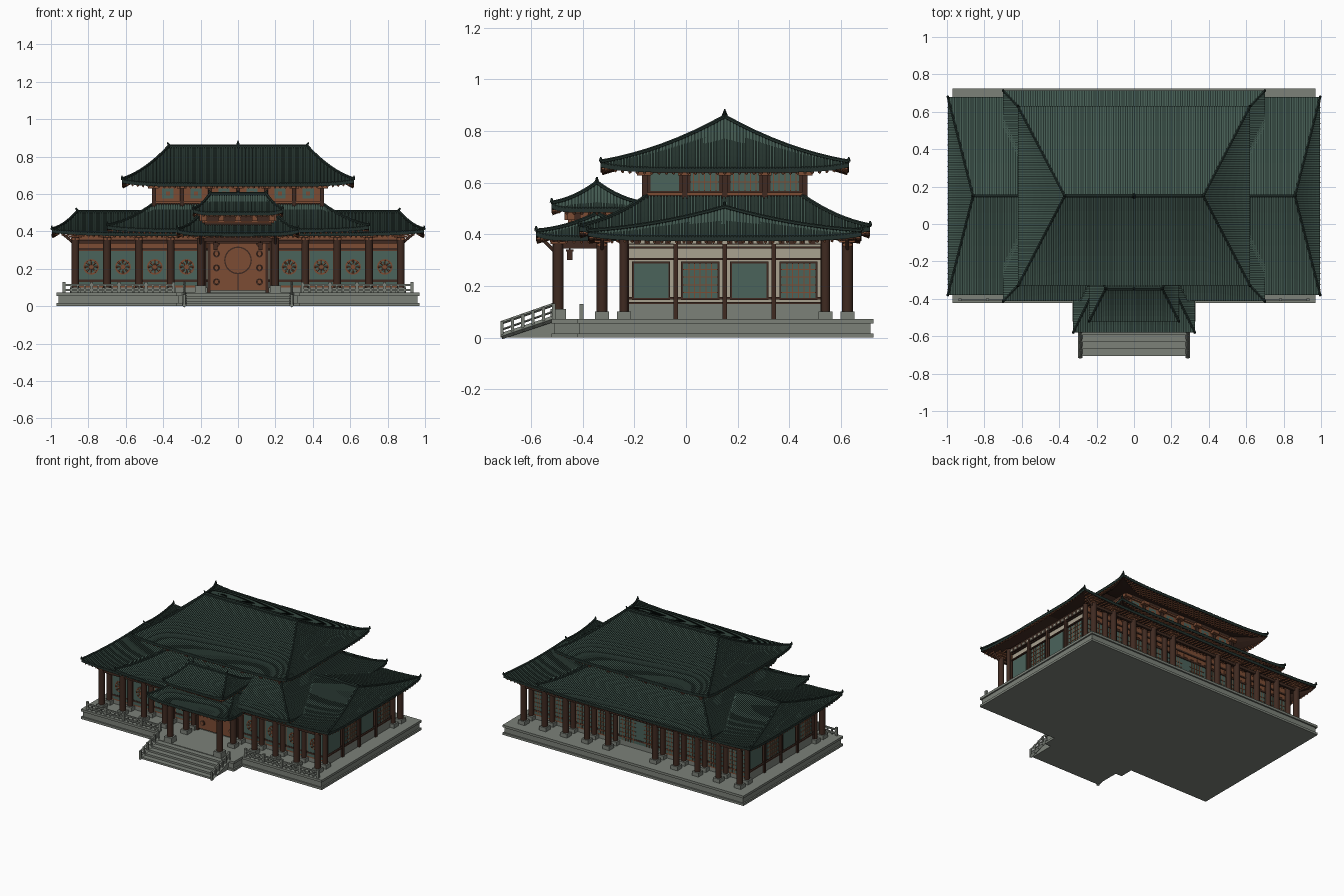
import bpy, bmesh, math
from mathutils import Matrix, Vector

if "Cube" in bpy.data.objects:
    bpy.data.objects.remove(bpy.data.objects["Cube"], do_unlink=True)


def material(name, r, g, b):
    m = bpy.data.materials.new(name)
    m.use_nodes = True
    m.diffuse_color = (r, g, b, 1)
    bsdf = m.node_tree.nodes["Principled BSDF"]
    bsdf.inputs["Base Color"].default_value = (r, g, b, 1)
    bsdf.inputs["Roughness"].default_value = 0.9
    return m


TILE = material("green tile", 0.055, 0.1, 0.08)
DARK_TILE = material("dark green tile", 0.016, 0.03, 0.025)
WOOD = material("dark wood", 0.05, 0.023, 0.015)
ORANGE = material("orange wood", 0.2, 0.072, 0.034)
STONE = material("grey stone", 0.2, 0.22, 0.19)
CREAM = material("cream plaster", 0.4, 0.36, 0.28)
PANE = material("teal pane", 0.07, 0.125, 0.105)

CY = 0.15      # centre line of the main hall
FLOOR = 0.072


def finish(name, bm, *mats):
    me = bpy.data.meshes.new(name)
    bm.to_mesh(me)
    bm.free()
    for m in mats:
        me.materials.append(m)
    ob = bpy.data.objects.new(name, me)
    bpy.context.collection.objects.link(ob)
    return ob


def boxes(name, mat, items):
    """One object from (x0, x1, y0, y1, z0, z1) blocks."""
    bm = bmesh.new()
    for x0, x1, y0, y1, z0, z1 in items:
        size = Matrix.Diagonal((abs(x1 - x0), abs(y1 - y0), z1 - z0, 1))
        mid = Matrix.Translation(((x0 + x1) / 2, (y0 + y1) / 2, (z0 + z1) / 2))
        bmesh.ops.create_cube(bm, size=1, matrix=mid @ size)
    return finish(name, bm, mat)


def rods(name, mat, items, sides=12):
    """One object from (start, end, start radius, end radius) cylinders."""
    bm = bmesh.new()
    for p, q, r0, r1 in items:
        p, q = Vector(p), Vector(q)
        turn = (q - p).to_track_quat('Z', 'Y').to_matrix().to_4x4()
        bmesh.ops.create_cone(bm, cap_ends=True, segments=sides, radius1=r0, radius2=r1,
                              depth=(q - p).length, matrix=Matrix.Translation((p + q) / 2) @ turn)
    return finish(name, bm, mat)


def spin(k, u, d):
    """Side k (0 front, 1 left, 2 back, 3 right): u along it, d outwards."""
    return [(u, -d), (d, u), (-u, d), (-d, -u)][k]


def on_wall(k, u, w, z0, z1, d0, d1, cy=CY):
    ax, ay = spin(k, u - w / 2, d0)
    bx, by = spin(k, u + w / 2, d1)
    return (ax, bx, ay + cy, by + cy, z0, z1)


def roof(name, cy, outer, inner, z0, z1, lift, pitch=0.0125, rows=6):
    """Concave hipped roof with raised tile ribs, soffit, rafters and ridges."""
    bm = bmesh.new()
    rafters, hips = [], []

    def point(k, u, v, dz):
        a, b = (outer, inner) if k % 2 == 0 else (outer[::-1], inner[::-1])
        d = a[1] + (b[1] - a[1]) * v
        edge = a[0] + (b[0] - a[0]) * v
        bend = min(1, abs(u) / edge) ** 6 if edge > 1e-6 else 1
        z = z0 + (z1 - z0) * (0.62 * v + 0.38 * v * v) + lift * bend * (1 - v) ** 2
        x, y = spin(k, u, d)
        return Vector((x, y + cy, z + dz))

    def quad(pts, mat):
        bm.faces.new([bm.verts.new(p) for p in pts]).material_index = mat

    for k in range(4):
        a, top = outer[k % 2], inner[k % 2]
        count = round(2 * a / pitch)
        step = 2 * a / count
        section = []
        for i in range(count):
            u = -a + i * step
            section += [(u, 0, 1), (u + step * .4, 0, 1), (u + step * .4, .005, 0), (u + step, .005, 1)]

        def reach(u):
            return max(0, min(1, (a - abs(u)) / (a - top)))

        for (ua, ha, mat), (ub, hb, _) in zip(section, section[1:]):
            va, vb = reach(ua), reach(ub)
            for j in range(rows):
                s, t = j / rows, (j + 1) / rows
                quad([point(k, ua, va * s, ha), point(k, ub, vb * s, hb),
                      point(k, ub, vb * t, hb), point(k, ua, va * t, ha)], mat)
                if ub > ua and j % 2 == 0:
                    t = (j + 2) / rows
                    quad([point(k, ua, va * t, -.016), point(k, ub, vb * t, -.016),
                          point(k, ub, vb * s, -.016), point(k, ua, va * s, -.016)], 2)
            quad([point(k, ua, 0, -.016), point(k, ub, 0, -.016),
                  point(k, ub, 0, hb), point(k, ua, 0, ha)], 1)
        # rafter ends below the eave
        n = int(2 * a / 0.028)
        for i in range(1, n):
            u = -a + i * 2 * a / n
            v = reach(u) * 0.3
            rafters.append((point(k, u, 0.01, -.022), point(k, u, v, -.022), .006, .006))
        # hip ridges with upturned tips
        pts = [point(k, a + (top - a) * j / 8, j / 8, .006) for j in range(9)]
        hips += [(p, q, .008, .008) for p, q in zip(pts, pts[1:])]
        hips.append((pts[0], pts[0] + Vector((0, 0, .018)), .008, .003))
    bmesh.ops.remove_doubles(bm, verts=bm.verts, dist=1e-6)
    finish(name, bm, TILE, DARK_TILE, WOOD)
    if inner[1] == 0:
        r = inner[0]
        hips.append(((-r, cy, z1 + .004), (r, cy, z1 + .004), .011, .011))
        for s in (-1, 1):
            hips.append(((s * (r - .01), cy, z1), (s * (r + .008), cy, z1 + .025), .01, .004))
    rods(name + "_ridges", DARK_TILE, hips, 6)
    rods(name + "_rafters", ORANGE, rafters, 4)


# Roofs
roof("wing_roof", CY, (0.995, 0.53), (0.86, 0), 0.39, 0.5, 0.018)
roof("skirt_roof", CY, (0.70, 0.563), (0.45, 0.3), 0.41, 0.545, 0.018)
roof("upper_roof", CY, (0.62, 0.48), (0.37, 0), 0.655, 0.85, 0.02)
roof("porch_roof", -0.345, (0.325, 0.235), (0.21, 0), 0.39, 0.475, 0.018)
roof("porch_upper_roof", -0.345, (0.24, 0.175), (0.15, 0), 0.5, 0.595, 0.016)
rods("roof_finials", DARK_TILE, [((0, CY, .85), (0, CY, .865), .014, .01), ((0, CY, .865), (0, CY, .885), .009, .002),
                                 ((0, -.345, .6), (0, -.345, .622), .01, .002)], 8)

# Stone terrace, porch floor and steps
terrace = []
for z0, z1, e in ((0, .016, .01), (.016, .055, 0), (.055, FLOOR, .01)):
    terrace += [(-.96 - e, .96 + e, -.412 - e, .715 + e, z0, z1), (-.32 - e, .32 + e, -.51 - e, -.35, z0, z1)]
boxes("stone_terrace", STONE, terrace)
boxes("front_steps", STONE, [(-.28, .28, -.705 + i * .037, -.5, i * .0135, (i + 1) * .0135) for i in range(5)])

# Stone railings beside the steps and along the terrace
posts, rails = [], []
for s in (-1, 1):
    x = s * .287
    rails += [((x, -.715, .005), (x, -.515, .072), .012, .012),
              ((x, -.715, .057), (x, -.515, .127), .007, .007),
              ((x, -.715, .03), (x, -.515, .1), .004, .004)]
    for i in range(6):
        y = -.712 + i * .04
        posts.append((x - .007, x + .007, y - .006, y + .006, i * .013, .062 + i * .014))
    for i in range(17):
        x = s * (.345 + i * .0365)
        big = i % 4 == 0
        w = .008 if big else .004
        posts.append((x - w, x + w, -.405 - w, -.405 + w, FLOOR, .13 if big else .112))
    posts += [(s * .345, s * .93, -.41, -.4, z, z + .01) for z in (.082, .108)]
boxes("railing_posts", STONE, posts)
rods("step_rails", STONE, rails, 4)

# Hall body
boxes("hall_walls", CREAM, [(-.86, .86, CY - .37, CY + .37, FLOOR, .395)])
boxes("wall_plinth", STONE, [(-.866, .866, CY - .376, CY + .376, FLOOR, .13)])
COLS = [s * x for x in (.19, .36, .53, .70, .87) for s in (-1, 1)]
BAYS = [s * x for x in (.275, .445, .615, .785) for s in (-1, 1)]

wood, orange, panes, bases, shafts = [], [], [], [], []
# Outer and wall columns on front and back, with stone bases, brackets and beams
for k in (0, 2):
    for x in COLS:
        for d, r in ((.475, .021), (.39, .018)):
            px, py = spin(k, x, d)
            shafts.append(((px, py + CY, FLOOR), (px, py + CY, .39), r, r))
            bases.append(on_wall(k, x, .054, FLOOR, .1, d - .027, d + .027))
        for i in range(3):
            orange.append(on_wall(k, x, .045 + .025 * i, .355 + .012 * i, .364 + .012 * i, .455 - .01 * i, .495 + .01 * i))
    wood.append(on_wall(k, 0, 1.78, .335, .355, .467, .483))
    orange.append(on_wall(k, 0, 1.74, .3, .395, .37, .376))
    wood += [on_wall(k, 0, 1.74, z, z + .012, .37, .382) for z in (.13, .298, .345)]
    orange += [on_wall(k, i * .058, .03, .316, .338, .376, .38) for i in range(-14, 15)]
    for x in BAYS:
        orange.append(on_wall(k, x, .14, .1, .3, .37, .377))
        panes.append(on_wall(k, x, .128, .11, .295, .37, .38))
for s in (-1, 1):
    for y in (CY - .475, CY + .475):
        shafts.append(((s * .87, y, .33), (s * .935, y, .385), .007, .007))

# Porch columns and beams
for s in (-1, 1):
    shafts.append(((s * .2, -.495, FLOOR), (s * .2, -.495, .4), .021, .021))
    bases.append((s * .17, s * .23, -.525, -.465, FLOOR, .11))
    wood.append((s * .19, s * .21, -.5, -.33, .345, .375))
    shafts.append(((s * .2, -.495, .32), (s * .2, -.56, .385), .007, .007))
    orange += [(s * .2 - w, s * .2 + w, -.495 - w, -.495 + w, z, z + .01) for w, z in ((.03, .362), (.042, .376))]
wood.append((-.22, .22, -.505, -.485, .345, .37))

# Back bays get lattice, front bays get round medallions
for x in BAYS + [-.095, .095]:
    orange += [on_wall(2, x + i * .021, .004, .11, .295, .378, .383) for i in range(-2, 3)]
    orange += [on_wall(2, x, .125, .135 + i * .03, .139 + i * .03, .378, .383) for i in range(5)]
panes.append(on_wall(2, 0, .34, .11, .295, .37, .38))
Y = CY - .38
ring, inset = [], []
for x in BAYS:
    for r, t, target in ((.042, .005, ring), (.033, .007, inset), (.012, .011, ring)):
        target.append(((x, Y, .21), (x, Y - t, .21), r, r))
    for i in range(8):
        c, s = math.cos(i * math.pi / 4), math.sin(i * math.pi / 4)
        ring.append(((x + c * .01, Y - .008, .21 + s * .01), (x + c * .036, Y - .008, .21 + s * .036), .003, .005))
rods("window_medallions", ORANGE, ring, 16)
rods("medallion_panes", PANE, inset, 16)

# Main door with round emblem and studs
boxes("main_door", ORANGE, [on_wall(0, 0, .3, .085, .37, .37, .392)])
wood += [on_wall(0, s * .155, .014, FLOOR, .38, .37, .4) for s in (-1, 1)]
wood += [on_wall(0, 0, .32, .365, .38, .37, .4), on_wall(0, 0, .004, .085, .18, .392, .394)]
D = CY - .392
rods("door_ring", WOOD, [((0, D, .245), (0, D - .004, .245), .074, .074)] +
     [((s * .115, D, z), (s * .115, D - .004, z), .019, .019) for s in (-1, 1) for z in (.13, .205, .28, .335)], 24)
rods("door_emblem", ORANGE, [((0, D, .245), (0, D - .006, .245), .067, .067)] +
     [((s * .115, D, z), (s * .115, D - .007, z), .014, .012) for s in (-1, 1) for z in (.13, .205, .28, .335)], 24)

# Side walls: posts, framed windows, alternating lattice, dentils
dentils = []
for k in (1, 3):
    for i in range(5):
        wood.append(on_wall(k, -.38 + i * .19, .018, FLOOR, .375, .86, .878))
    wood += [on_wall(k, 0, .76, z, z + .008, .86, .87) for z in (.13, .148, .3, .345)]
    wood.append(on_wall(k, 0, .8, .36, .395, .855, .872))
    dentils += [on_wall(k, -.36 + i * .04, .022, .362, .38, .865, .878) for i in range(19)]
    for i in range(4):
        u = -.285 + i * .19
        wood.append(on_wall(k, u, .148, .146, .294, .86, .868))
        panes.append(on_wall(k, u, .134, .153, .287, .86, .871))
        if i % 2:
            orange += [on_wall(k, u + j * .022, .004, .153, .287, .87, .874) for j in range(-2, 3)]
            orange += [on_wall(k, u, .134, .172 + j * .03, .176 + j * .03, .87, .874) for j in range(4)]
boxes("side_dentils", CREAM, dentils)

# Upper storey: dark walls, posts, panes, lattice and brackets
boxes("upper_walls", WOOD, [(-.445, .445, CY - .305, CY + .305, .5, .68)])
for k in range(4):
    half, deep, bays = ((.45, .305, 6), (.31, .445, 4))[k % 2]
    gap = 2 * half / bays
    wood += [on_wall(k, -half + i * gap, .022, .53, .66, deep, deep + .014) for i in range(bays + 1)]
    orange += [on_wall(k, 0, 2 * half, z, z + .012, deep, deep + .012) for z in (.55, .64)]
    orange += [on_wall(k, -half + i * gap, .05, .628, .65, deep, deep + .035) for i in range(bays + 1)]
    for i in range(bays):
        u = -half + (i + .5) * gap
        if k % 2 == 0:
            orange.append(on_wall(k, u, gap * .84, .56, .642, deep, deep + .003))
            panes.append(on_wall(k, u, gap * .4, .575, .63, deep, deep + .005))
            orange.append(on_wall(k, u, .022, .592, .614, deep, deep + .008))
        else:
            panes.append(on_wall(k, u, gap * .72, .568, .636, deep, deep + .005))
            if i:
                orange += [on_wall(k, u + j * .022, .004, .568, .636, deep, deep + .008) for j in range(-2, 3)]
                orange.append(on_wall(k, u, gap * .72, .6, .604, deep, deep + .008))

# Porch upper storey and lanterns
boxes("porch_upper_walls", WOOD, [(-.18, .18, -.445, -.245, .42, .52)])
for k in range(4):
    half, deep = ((.18, .1), (.1, .18))[k % 2]
    orange += [on_wall(k, 0, 2 * half, z, z + .01, deep, deep + .012, -.345) for z in (.445, .48)]
    orange += [on_wall(k, -half + i * half / 2, .03, .455, .495, deep, deep + .025, -.345) for i in range(5)]
for s in (-1, 1):
    wood += [(s * .12 - w, s * .12 + w, -.45 - w, -.45 + w, a, b)
             for w, a, b in ((.002, .34, .39), (.014, .334, .341), (.01, .3, .334))]

boxes("beams_and_frames", WOOD, wood)
boxes("brackets_and_lattice", ORANGE, orange)
boxes("window_panes", PANE, panes)
boxes("column_bases", STONE, bases)
columns = rods("columns", WOOD, shafts, 14)
bpy.context.view_layer.objects.active = columns
columns.select_set(True)
bpy.ops.object.shade_smooth_by_angle()
